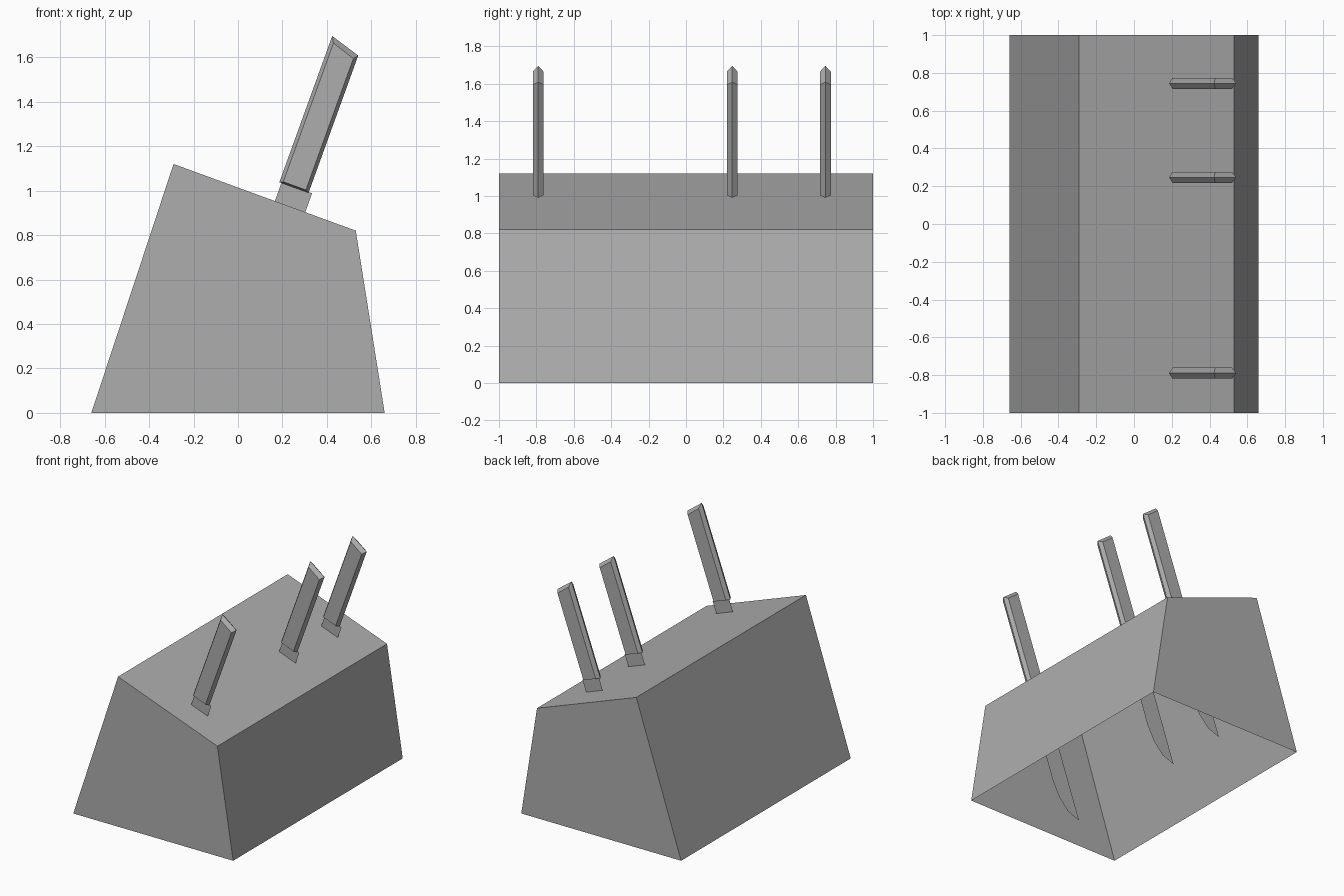
import bpy, bmesh
from mathutils import Vector

cube = bpy.data.objects.get("Cube")
if cube:
    bpy.data.objects.remove(cube)

grey = bpy.data.materials.new("plain grey")
grey.use_nodes = True
grey.diffuse_color = (0.42, 0.42, 0.42, 1)
grey.node_tree.nodes["Principled BSDF"].inputs["Base Color"].default_value = (0.42, 0.42, 0.42, 1)


def ring(bm, profile, y):
    return [bm.verts.new((x, y, z)) for x, z in profile]


def bridge(bm, a, b, skip=()):
    n = len(a)
    for i in range(n):
        if i not in skip:
            bm.faces.new((a[i], a[(i + 1) % n], b[(i + 1) % n], b[i]))


def finish(bm, name, y=0):
    mesh = bpy.data.meshes.new(name)
    bm.to_mesh(mesh)
    bm.free()
    mesh.materials.append(grey)
    obj = bpy.data.objects.new(name, mesh)
    obj.location.y = y
    bpy.context.collection.objects.link(obj)


# Hollow block with an open underside
profile = [(-0.66, 0), (0.66, 0), (0.53, 0.82), (-0.29, 1.12)]
bm = bmesh.new()
front, back = ring(bm, profile, -1), ring(bm, profile, 1)
bm.faces.new(front)
bm.faces.new(back[::-1])
bridge(bm, back, front, skip=(0,))
bmesh.ops.recalc_face_normals(bm, faces=bm.faces)
finish(bm, "block")

# Handle frame: across the width and along the leaning axis
corner = Vector((0.186, 1.038))
across, along = Vector((0.94, -0.34)), Vector((0.34, 0.94))


def lean(points):
    return [corner + across * u + along * v for u, v in points]


ridge = lean([(0, 0), (0.14, 0), (0.14, 0.657), (0, 0.7)])
flat = lean([(0.016, 0.008), (0.124, 0.008), (0.124, 0.637), (0.016, 0.672)])

# Thin blade outline, from the collar down to the tip
blade = [(0.196, 1.037), (0.333, 0.988), (0.145, 0.457), (0.079, 0.27),
         (0.02, 0.165), (-0.057, 0.084), (-0.157, 0.048)]

for label, y in (("front", -0.79), ("middle", 0.247), ("back", 0.745)):
    bm = bmesh.new()
    near, mid, far = ring(bm, flat, -0.029), ring(bm, ridge, 0), ring(bm, flat, 0.029)
    bm.faces.new(near)
    bm.faces.new(far[::-1])
    bridge(bm, mid, near)
    bridge(bm, far, mid)
    bmesh.ops.recalc_face_normals(bm, faces=bm.faces)
    finish(bm, label + "_knife_handle", y)

    bm = bmesh.new()
    bm.faces.new(ring(bm, blade, 0))
    finish(bm, label + "_knife_blade", y)
